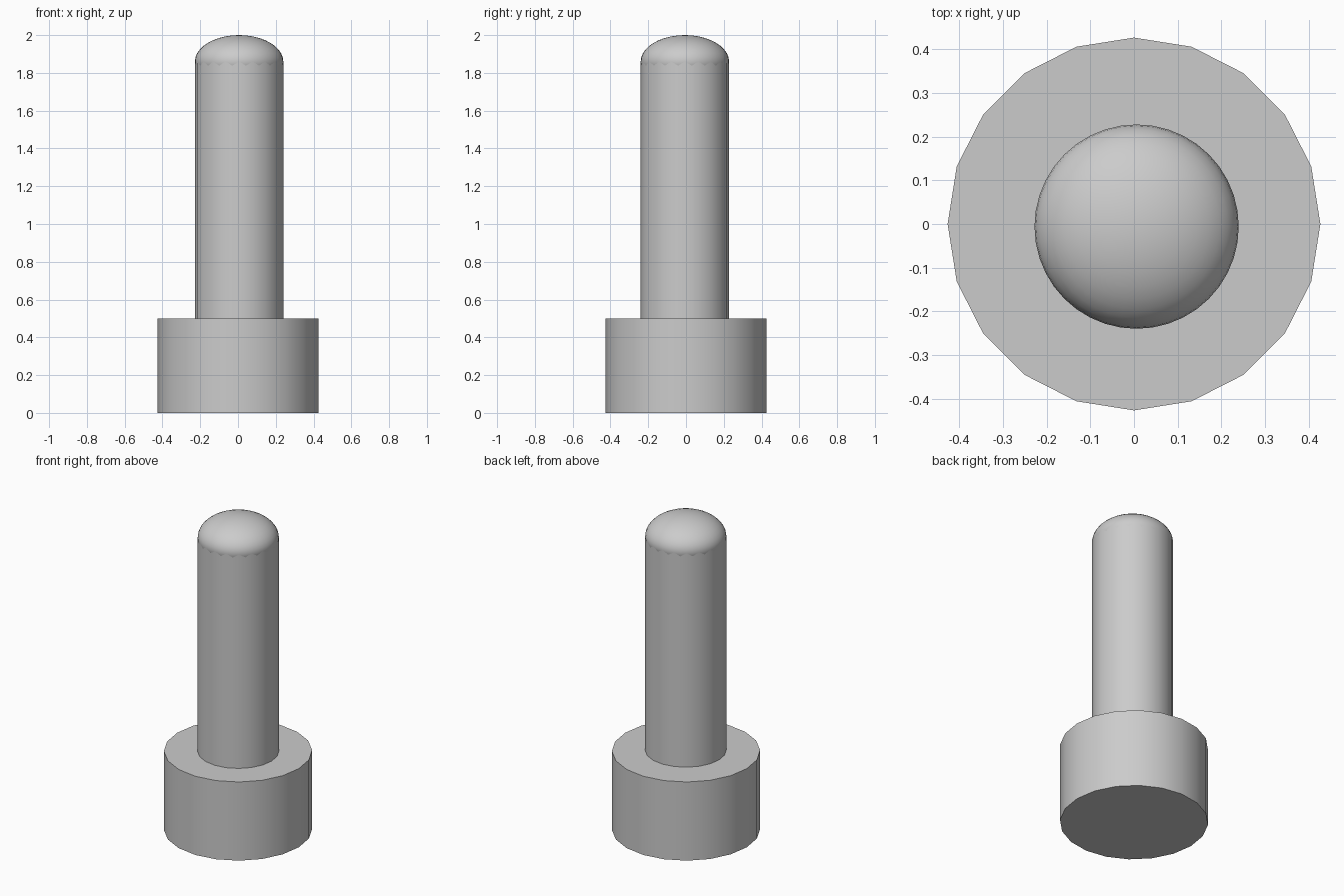
import bpy
import math

cube = bpy.data.objects.get("Cube")
if cube:
    bpy.data.objects.remove(cube, do_unlink=True)

GREY = (0.6, 0.6, 0.6, 1.0)
grey = bpy.data.materials.new("plain grey")
grey.use_nodes = True
grey.diffuse_color = GREY
grey.node_tree.nodes["Principled BSDF"].inputs["Base Color"].default_value = GREY

SHAFT_X, SHAFT_Y = 0.006, -0.006
SHAFT_R, SHAFT_TOP = 0.234, 1.86


def finish(name):
    """Name, colour and smooth the active object."""
    obj = bpy.context.object
    obj.name = name
    obj.data.materials.append(grey)
    bpy.ops.object.shade_smooth_by_angle(angle=math.radians(30))
    return obj


def cylinder(name, x, y, radius, bottom, top):
    bpy.ops.mesh.primitive_cylinder_add(
        vertices=20, radius=radius, depth=top - bottom,
        location=(x, y, (bottom + top) / 2))
    return finish(name)


# Wide base and the slim shaft standing on it
cylinder("base", 0, 0, 0.427, 0, 0.5)
cylinder("shaft", SHAFT_X, SHAFT_Y, SHAFT_R, 0.5, SHAFT_TOP)

# Flattened round cap
bpy.ops.mesh.primitive_uv_sphere_add(
    segments=40, ring_count=20, radius=1, location=(SHAFT_X, SHAFT_Y, SHAFT_TOP))
bpy.context.object.scale = (SHAFT_R, SHAFT_R, 2 - SHAFT_TOP)
bpy.ops.object.transform_apply(location=False, rotation=False, scale=True)
finish("rounded_cap")
